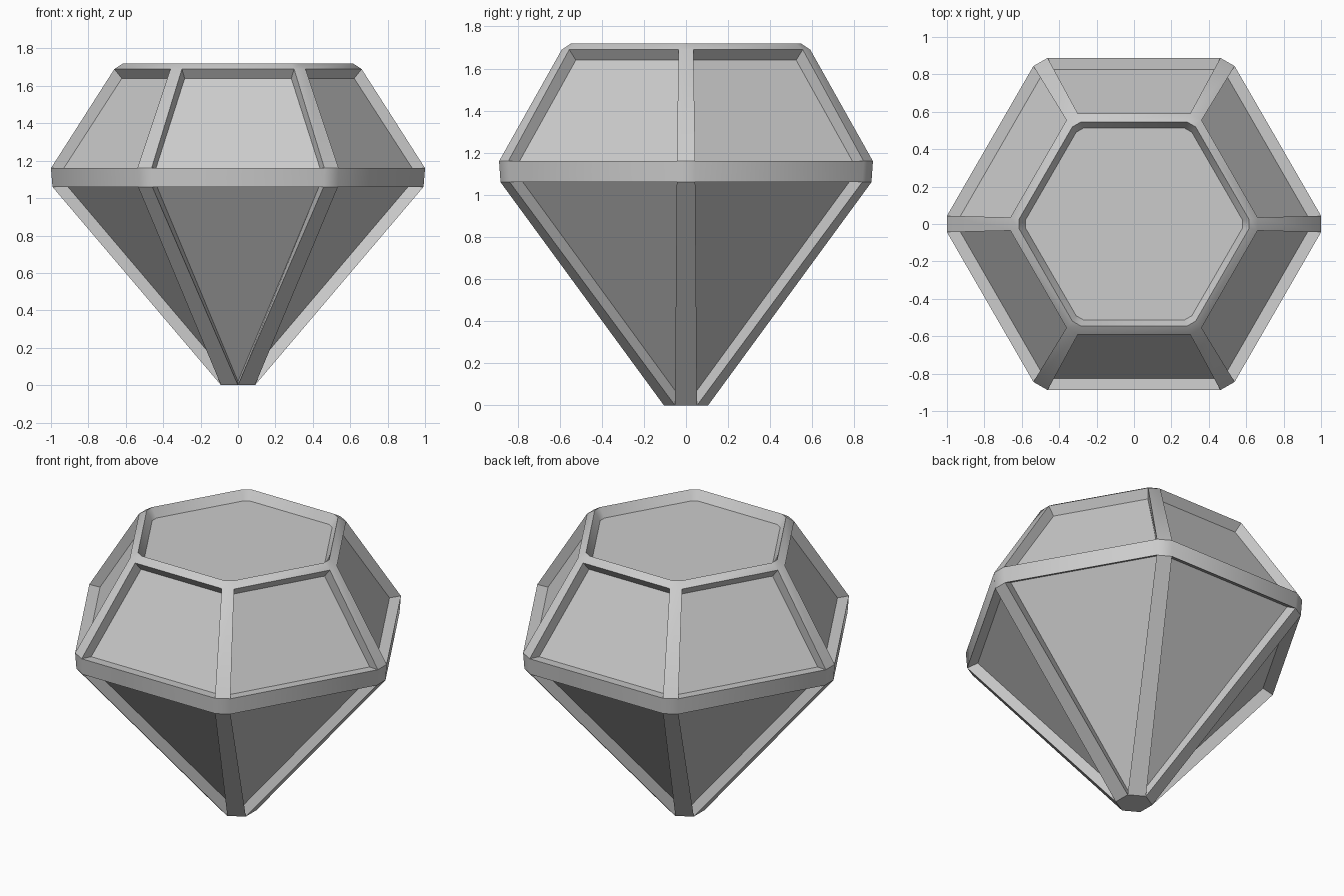
import bpy, bmesh, math

if "Cube" in bpy.data.objects:
    bpy.data.objects.remove(bpy.data.objects["Cube"])

# Each profile point is (half width, distance from axis, height) on one of six sides
FRAME = {
    "top":         (0.285, 0.545, 1.72),
    "crown_top":   (0.300, 0.590, 1.69),
    "girdle_high": (0.462, 0.888, 1.16),
    "girdle_low":  (0.458, 0.881, 1.06),
    "tip":         (0.0,   0.105, 0.0),
}
PANEL = {
    "top_in":          (0.27,  0.513, 1.663),
    "crown_in_high":   (0.285, 0.553, 1.64),
    "crown_in_low":    (0.440, 0.825, 1.155),
    "pavilion_in":     (0.445, 0.822, 1.09),
    "tip_in":          (0.0,   0.03,  0.02),
}
POINTS = {**FRAME, **PANEL}

bm = bmesh.new()
verts = {}


def v(name, side, k):
    """Vertex of a profile point: side -1 or 1, on face k of 6."""
    half, dist, z = POINTS[name]
    key = (name, side if half else 0, k % 6)
    if key not in verts:
        a = math.radians(60 * (k % 6))
        x, y = side * half, -dist
        verts[key] = bm.verts.new((x * math.cos(a) - y * math.sin(a),
                                   x * math.sin(a) + y * math.cos(a), z))
    return verts[key]


def face(*vs):
    bm.faces.new(list(dict.fromkeys(vs)))


def band(k, upper, lower):
    """Flat strip across side k."""
    face(v(lower, -1, k), v(lower, 1, k), v(upper, 1, k), v(upper, -1, k))


def corner(k, upper, lower):
    """Chamfer strip between side k and the next side."""
    face(v(lower, 1, k), v(lower, -1, k + 1), v(upper, -1, k + 1), v(upper, 1, k))


def recess(k, upper, lower, upper_in, lower_in):
    """Sunken panel with its four (or three) walls."""
    ring = [(lower, -1), (lower, 1), (upper, 1), (upper, -1)]
    inner = [(lower_in, -1), (lower_in, 1), (upper_in, 1), (upper_in, -1)]
    for i in range(4):
        j = (i + 1) % 4
        a, b = v(*ring[i], k), v(*ring[j], k)
        if a is not b:
            face(a, b, v(*inner[j], k), v(*inner[i], k))
    face(*[v(n, s, k) for n, s in inner])


for k in range(6):
    # Frame bars
    band(k, "top", "crown_top")
    band(k, "girdle_high", "girdle_low")
    names = list(FRAME)
    for upper, lower in zip(names, names[1:]):
        corner(k, upper, lower)
    # Recessed side panels
    recess(k, "crown_top", "girdle_high", "crown_in_high", "crown_in_low")
    recess(k, "girdle_low", "tip", "pavilion_in", "tip_in")
    # Walls of the top recess
    band(k, "top_in", "top")
    corner(k, "top_in", "top")

# Top panel and flat tip
face(*[v("top_in", s, k) for k in range(6) for s in (-1, 1)])
face(*[v("tip", 1, k) for k in range(6)])
bmesh.ops.recalc_face_normals(bm, faces=bm.faces)

mesh = bpy.data.meshes.new("framed_gem")
bm.to_mesh(mesh)
bm.free()
gem = bpy.data.objects.new("framed_gem", mesh)
bpy.context.collection.objects.link(gem)

# Soften only the shallow corner breaks of the bars
bpy.context.view_layer.objects.active = gem
gem.select_set(True)
bpy.ops.object.shade_smooth_by_angle(angle=math.radians(32))
